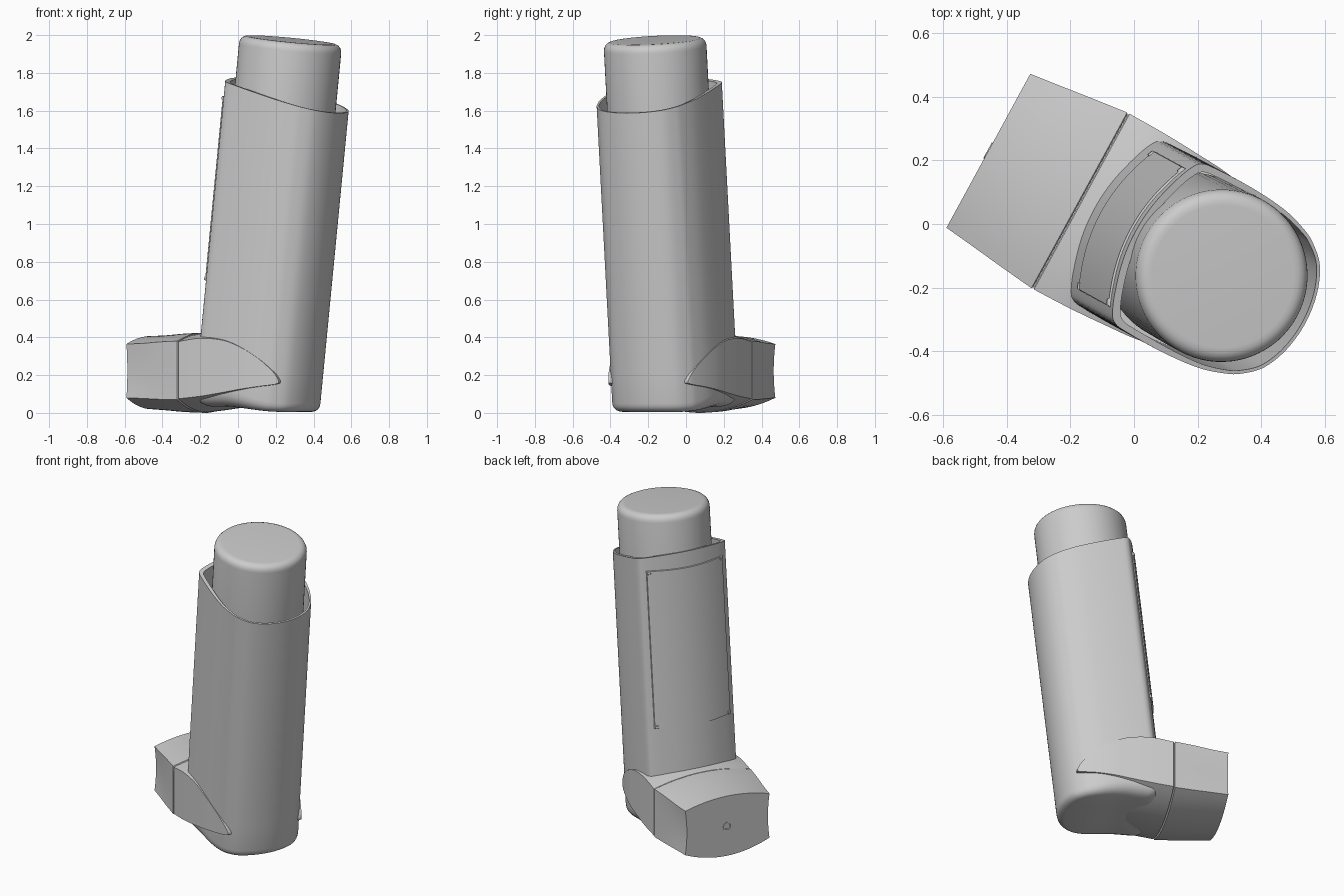
import bpy, math
from mathutils import Vector, Matrix

if "Cube" in bpy.data.objects:
    bpy.data.objects.remove(bpy.data.objects["Cube"])

# Local frame: mouthpiece points to -x, whole model is turned about z
PLACE = Matrix.Rotation(math.radians(-28.6), 4, 'Z') @ Matrix.Translation((0, -0.017, 0))
LEAN = 0.11


def make(name, verts, faces, matrix=PLACE, angle=30):
    me = bpy.data.meshes.new(name)
    me.from_pydata([tuple(v) for v in verts], [], faces)
    ob = bpy.data.objects.new(name, me)
    bpy.context.collection.objects.link(ob)
    ob.matrix_world = matrix
    bpy.ops.object.select_all(action='DESELECT')
    ob.select_set(True)
    bpy.context.view_layer.objects.active = ob
    bpy.ops.object.mode_set(mode='EDIT')
    bpy.ops.mesh.select_all(action='SELECT')
    bpy.ops.mesh.normals_make_consistent(inside=False)
    bpy.ops.object.mode_set(mode='OBJECT')
    bpy.ops.object.shade_smooth_by_angle(angle=math.radians(angle))
    return ob


def loft(name, rings, matrix=PLACE, angle=30):
    n = len(rings[0])
    verts = [v for r in rings for v in r]
    faces = [(i * n + j, i * n + (j + 1) % n, (i + 1) * n + (j + 1) % n, (i + 1) * n + j)
             for i in range(len(rings) - 1) for j in range(n)]
    faces += [tuple(range(n))[::-1], tuple(range(len(verts) - n, len(verts)))]
    return make(name, verts, faces, matrix, angle)


def spline(pts, sub, closed=False):
    P = [Vector(p) for p in pts]
    n = len(P)
    at = (lambda i: P[i % n]) if closed else (lambda i: P[max(0, min(n - 1, i))])
    out = []
    for i in range(n if closed else n - 1):
        a, b, c, d = (at(i + k) for k in (-1, 0, 1, 2))
        for k in range(sub):
            t = k / sub
            out.append(0.5 * (2 * b + (c - a) * t + (2 * a - 5 * b + 4 * c - d) * t * t
                              + (3 * b - a - 3 * c + d) * t ** 3))
    return out if closed else out + [P[-1]]


# Body: leaning sleeve with slanted open top and rounded base
half = [(-.18, 0), (-.171, .1), (-.144, .2), (-.118, .262), (-.095, .286), (-.05, .293),
        (.08, .295), (.21, .284), (.3, .258), (.347, .233), (.4, .183), (.436, .1), (.449, 0)]
section = spline(half + [(s, -y) for s, y in half[-2:0:-1]], 5, True)
MID = 0.135


def lerp01(s, a, b):
    t = max(0, min(1, (s - a) / (b - a)))
    return t * t * (3 - 2 * t)


def body_ring(inset, zfun):
    ring = []
    for s, y in section:
        f = 1 - .55 * lerp01(s, 0, .4)
        k = 1 - (inset * f if inset < .2 else inset) / .3
        s2, y2 = MID + (s - MID) * k, y * k
        z = zfun(s2, f)
        ring.append((s2 + LEAN * z, y2, z))
    return ring


def base(h):
    return lambda s, f: .032 - .027 * lerp01(s, .05, .38) + f * h


def rim(s, f):
    return (1.78 - .31 * s) / (1 + .31 * LEAN)


rings = [body_ring(.27, base(0)), body_ring(.2, base(0))]
rings += [body_ring(i, base(h)) for i, h in
          [(.09, 0), (.06, .006), (.035, .018), (.015, .04), (.004, .066), (0, .1)]]
rings += [body_ring(0, lambda s, f, t=t: .2 + t * (rim(s, f) - .2)) for t in (0, .33, .66, 1)]
rings += [body_ring(.022, rim), body_ring(.022, lambda s, f: .5)]
loft("inhaler_body", rings, angle=35)

# Canister: filleted cylinder along the leaning axis
prof = [(.27, -1.1), (.272, -.5), (.272, -.045), (.27, -.03), (.264, -.017),
        (.254, -.007), (.24, -.001), (.225, 0)]
circle = [(math.cos(a * math.tau / 72), math.sin(a * math.tau / 72)) for a in range(72)]
loft("canister", [[(r * c, r * s, h) for c, s in circle] for r, h in prof],
     PLACE @ Matrix.Translation((.325, .006, 1.974)) @ Matrix.Rotation(math.atan(LEAN), 4, 'Y'), 40)


# Mouthpiece sections: crowned top and bottom, slightly hollow sides
def mouth_ring(x, w, zt, zb, ct, cb, hollow=0):
    N = 20
    us = [2 * i / N - 1 for i in range(N + 1)]
    top = [(x, w * u, zt + ct * (1 - u * u)) for u in us]
    bot = [(x, -w * u, zb - cb * (1 - u * u)) for u in us]
    ts = [i / 8 for i in range(1, 8)]
    right = [(x, w - hollow * 4 * t * (1 - t), zt + (zb - zt) * t) for t in ts]
    left = [(x, -w + hollow * 4 * t * (1 - t), zb + (zt - zb) * t) for t in ts]
    return top + right + bot + left


# Hood: flares from the body sides to the cap seam
hood = [(-.178, .315, .378, .075, .045, .072), (-.05, .313, .395, .088, .045, .07),
        (.08, .306, .385, .108, .03, .07), (.18, .298, .35, .125, 0, .06),
        (.28, .278, .29, .14, 0, .03), (.36, .253, .215, .15, 0, 0),
        (.385, .24, .17, .158, 0, 0)]
loft("mouthpiece_hood", [mouth_ring(-.182, .309, .372, .082, .045, .07)]
     + [mouth_ring(*r) for r in spline(hood, 5)])

# Cap closing the mouthpiece
cap = [(-.183, .309, .373, .077, .045, .068), (-.187, .315, .38, .07, .045, .07),
       (-.30, .302, .376, .072, .044, .068, .003), (-.42, .287, .367, .077, .043, .063, .007),
       (-.513, .276, .365, .08, .042, .06, .01)]
loft("mouthpiece_cap", [mouth_ring(*r) for r in cap])

# Small round mark in the cap end
loft("cap_button", [[(x, r * c, .21 + r * s) for c, s in circle[::3]]
                    for x, r in [(-.505, .028), (-.516, .028), (-.516, .02), (-.512, .018)]])


# Label panel: curved plate with a raised frame on the front wall
def panel_axis(a, b, n):
    edge = [(0, -.006), (.003, .013), (.02, .013), (.023, .007)]
    inner = [(a + .023 + (b - a - .046) * i / n, .007) for i in range(1, n)]
    return [(a + d, h) for d, h in edge] + inner + [(b - d, h) for d, h in edge[::-1]]


U, V = panel_axis(-.25, .25, 20), panel_axis(.7, 1.68, 4)
verts = [(-.18 + .9 * y * y + LEAN * z - min(hu, hv), y, z) for z, hv in V for y, hu in U]
n = len(U)
faces = [(j * n + i, (j + 1) * n + i, (j + 1) * n + i + 1, j * n + i + 1)
         for j in range(len(V) - 1) for i in range(n - 1)]
make("label_panel", verts, faces)
